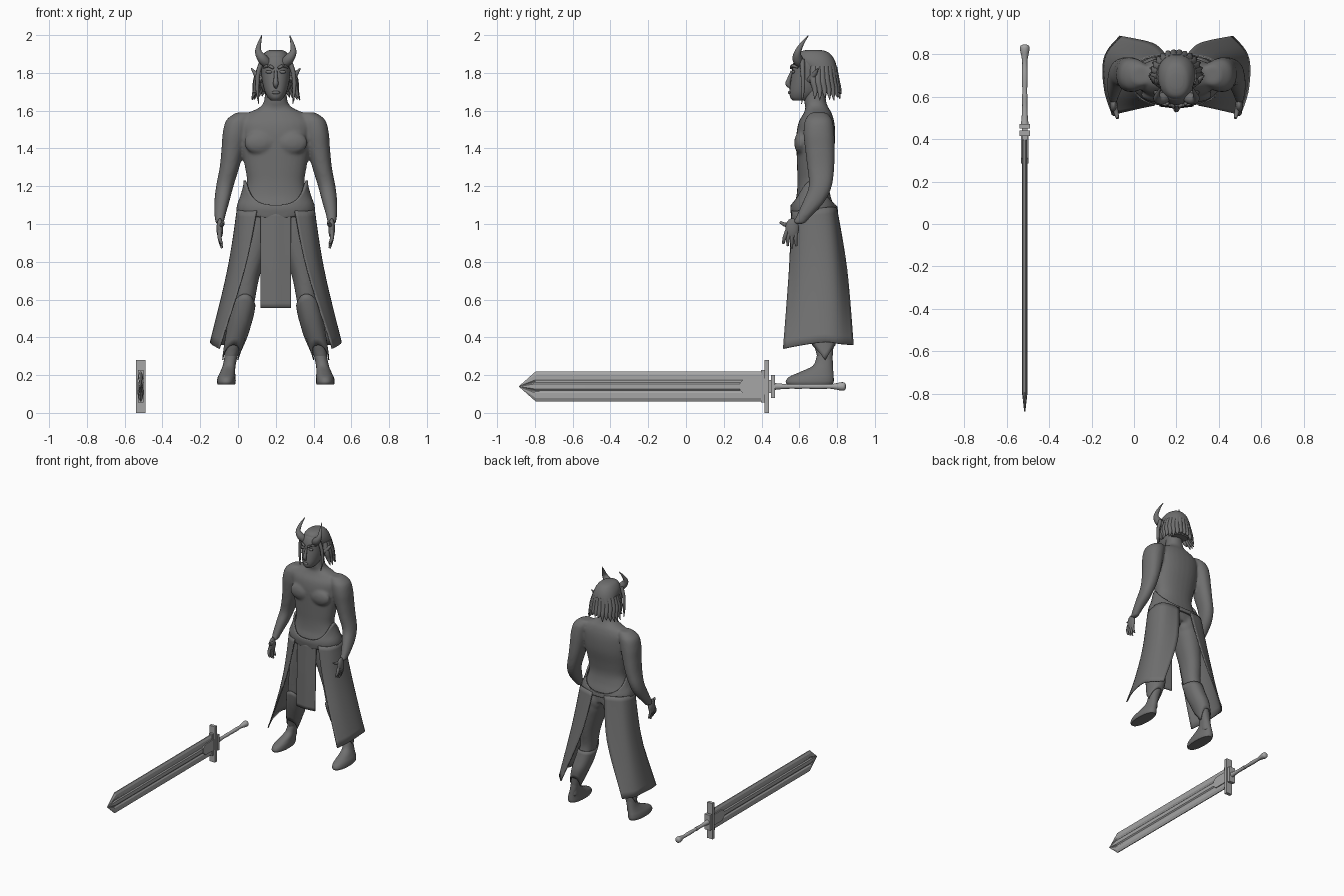
import bpy, bmesh, math, random
from mathutils import Vector, Matrix

cube = bpy.data.objects.get("Cube")
if cube:
    bpy.data.objects.remove(cube, do_unlink=True)
random.seed(4)
TAU = math.tau


def material(name, value):
    m = bpy.data.materials.new(name)
    m.use_nodes = True
    colour = (value, value, value, 1)
    m.diffuse_color = colour
    bsdf = next(n for n in m.node_tree.nodes if n.type == 'BSDF_PRINCIPLED')
    bsdf.inputs["Base Color"].default_value = colour
    return m


DARK = material("dark grey", 0.16)
LIGHT = material("light grey", 0.38)


def spline(rows, k=4):
    """Catmull-Rom through rows of numbers."""
    out, last = [], len(rows) - 1
    for i in range(last):
        a, b, c, d = (rows[min(max(i + j, 0), last)] for j in (-1, 0, 1, 2))
        for s in range(k):
            t = s / k
            out.append([q + .5 * t * (r - p + t * (2 * p - 5 * q + 4 * r - w + t * (3 * (q - r) + w - p)))
                        for p, q, r, w in zip(a, b, c, d)])
    return out + [list(rows[-1])]


def skin(bm, rings, closed=True, cap=True):
    """Join rows of points with quads."""
    vs = [[bm.verts.new(p) for p in ring] for ring in rings]
    n = len(vs[0])
    for a, b in zip(vs, vs[1:]):
        for i in range(n if closed else n - 1):
            j = (i + 1) % n
            bm.faces.new((a[i], a[j], b[j], b[i]))
    if closed and cap:
        bm.faces.new(vs[0])
        bm.faces.new(vs[-1])


def section(row, angle, grow=0.0, p=.9):
    """Point on an oval section given as z, centre x, half width, front y, back y."""
    z, cx, hw, yf, yb = row
    c, s = math.cos(angle), math.sin(angle)
    return (cx + (hw + grow) * math.copysign(abs(c) ** p, c),
            (yf + yb) / 2 + ((yb - yf) / 2 + grow) * math.copysign(abs(s) ** p, s), z)


def loft(bm, rows, n=28):
    skin(bm, [[section(r, TAU * i / n) for i in range(n)] for r in spline(rows)])


def tube(bm, points, n=10):
    """Round tube through x, y, z, radius."""
    pts = spline(points)
    ref, rings = Vector((1, .37, .11)), []
    for i, p in enumerate(pts):
        t = Vector(pts[min(i + 1, len(pts) - 1)][:3]) - Vector(pts[max(i - 1, 0)][:3])
        u = t.cross(ref).normalized()
        v = t.cross(u).normalized()
        rings.append([Vector(p[:3]) + p[3] * (math.cos(TAU * j / n) * u + math.sin(TAU * j / n) * v)
                      for j in range(n)])
    skin(bm, rings)


def shell(bm, rows, top, bottom, grow, n=56, steps=8):
    """Band that follows a loft between two heights depending on direction."""
    fine = sorted(spline(rows, 10))

    def at(z):
        return [z] + min(fine, key=lambda r: abs(r[0] - z))[1:]
    rings = []
    for k in range(steps + 1):
        ring = []
        for i in range(n):
            a = TAU * i / n
            z = bottom(a) + (top(a) - bottom(a)) * k / steps
            ring.append(section(at(z), a, grow))
        rings.append(ring)
    skin(bm, rings, cap=False)


def sheet(bm, rows):
    """Smooth cloth through rows of control points."""
    rows = [spline(r) for r in rows]
    columns = [spline(c, 6) for c in zip(*rows)]
    skin(bm, columns, closed=False)


def blob(bm, centre, size):
    bmesh.ops.create_uvsphere(bm, u_segments=18, v_segments=12, radius=1,
                              matrix=Matrix.Translation(centre) @ Matrix.Diagonal((*size, 1)))


def mirror(bm):
    copy = bmesh.ops.duplicate(bm, geom=bm.verts[:] + bm.edges[:] + bm.faces[:])
    for v in copy["geom"]:
        if isinstance(v, bmesh.types.BMVert):
            v.co.x *= -1


def finish(bm, name, mat=DARK, x=.2, angle=50, thick=0):
    bmesh.ops.recalc_face_normals(bm, faces=bm.faces)
    me = bpy.data.meshes.new(name)
    bm.to_mesh(me)
    bm.free()
    me.materials.append(mat)
    me.polygons.foreach_set("use_smooth", [True] * len(me.polygons))
    me.set_sharp_from_angle(angle=math.radians(angle))
    ob = bpy.data.objects.new(name, me)
    ob.location.x = x
    bpy.context.collection.objects.link(ob)
    if thick:
        mod = ob.modifiers.new("thickness", 'SOLIDIFY')
        mod.thickness, mod.offset = thick, 0
    return ob


# Body: limbs, chest and torso fused into one skin
TORSO = [(1.0, 0, .17, .585, .785), (1.08, 0, .19, .57, .785), (1.15, 0, .168, .585, .765),
         (1.22, 0, .152, .59, .755), (1.3, 0, .163, .588, .765), (1.4, 0, .18, .585, .785),
         (1.48, 0, .19, .585, .79), (1.54, 0, .19, .597, .785), (1.585, 0, .15, .622, .772),
         (1.615, 0, .09, .632, .755), (1.65, 0, .062, .625, .742), (1.74, 0, .056, .62, .735)]
ARM = [(1.59, .165, .045, .66, .745), (1.55, .197, .065, .63, .775), (1.48, .215, .066, .622, .785),
       (1.4, .227, .06, .63, .787), (1.3, .245, .052, .642, .785), (1.2, .27, .046, .65, .772),
       (1.12, .285, .04, .62, .735), (1.05, .295, .03, .588, .672), (1, .297, .021, .562, .625)]
LEG = [(1.05, .09, .09, .585, .785), (.95, .1, .092, .585, .795), (.85, .122, .08, .59, .785),
       (.72, .15, .064, .6, .765), (.6, .166, .056, .61, .745), (.5, .185, .055, .63, .765),
       (.42, .205, .051, .655, .785), (.33, .23, .039, .685, .78), (.26, .244, .032, .7, .775),
       (.2, .247, .03, .7, .775)]
bm = bmesh.new()
loft(bm, ARM)
loft(bm, LEG)
blob(bm, (.083, .608, 1.43), (.085, .035, .062))
blob(bm, (.08, .735, 1.0), (.08, .062, .09))
mirror(bm)
loft(bm, TORSO)
body = finish(bm, "body")
fuse = body.modifiers.new("fuse", 'REMESH')
fuse.mode, fuse.voxel_size, fuse.use_smooth_shade = 'VOXEL', .009, True
relax = body.modifiers.new("relax", 'SMOOTH')
relax.factor, relax.iterations = .5, 6

# Hands
bm = bmesh.new()
blob(bm, (.296, .562, .975), (.018, .036, .055))
for i in range(4):
    y = .535 + .016 * i
    tip = .515 + .023 * i
    tube(bm, [(.297, y, .965, .011), (.297, (y + tip) / 2 - .004, .925, .0105),
              (.285, tip, .872 + .012 * abs(i - 2), .006)])
tube(bm, [(.293, .565, 1.0, .013), (.285, .53, .995, .012), (.278, .498, 1.01, .007)])
mirror(bm)
finish(bm, "hands")

# Feet
bm = bmesh.new()
loft(bm, [(.15, .262, .046, .535, .775), (.165, .262, .05, .528, .782), (.19, .26, .047, .545, .782),
          (.215, .255, .04, .6, .78), (.25, .247, .034, .672, .778), (.3, .237, .034, .692, .776)])
mirror(bm)
finish(bm, "feet")

# Greaves with pointed knees and hems
bm = bmesh.new()
shell(bm, LEG, lambda a: .57 + .06 * max(-math.sin(a), 0) ** 2,
      lambda a: .28 + .08 * abs(math.sin(a)), .006, n=32)
mirror(bm)
finish(bm, "greaves", thick=.006)


# Belt, high at the hips and scooped at the front
def belt_top(a):
    front = -math.sin(a)
    return 1.1 + .13 * abs(math.cos(a)) ** 2.5 if front > 0 else 1.09 + .14 * (1 + front)


bm = bmesh.new()
shell(bm, TORSO, belt_top, lambda a: 1.06 - .03 * max(-math.sin(a), 0) ** 3, .012)
finish(bm, "belt", thick=.012)

# Side skirts, open at the front and the back
bm = bmesh.new()
sheet(bm, [[(.1, .562, 1.07), (.175, .6, 1.07), (.202, .68, 1.08), (.17, .77, 1.09), (.05, .797, 1.08)],
           [(.165, .548, .76), (.222, .6, .76), (.252, .7, .76), (.23, .795, .76), (.11, .85, .76)],
           [(.3, .515, .34), (.335, .62, .36), (.345, .74, .375), (.325, .815, .365), (.265, .885, .36)]])
mirror(bm)
finish(bm, "side_skirts", thick=.008)

# Hanging front cloth
bm = bmesh.new()
sheet(bm, [[(x, y + .12 * abs(x), z) for x in (-.08, -.04, 0, .04, .08)]
           for z, y in ((1.07, .56), (.8, .552), (.555, .548))])
finish(bm, "front_cloth", thick=.008)

# Head and face
bm = bmesh.new()
blob(bm, (.036, .568, 1.805), (.018, .009, .009))
tube(bm, [(.012, .556, 1.825, .007), (.04, .565, 1.838, .009), (.064, .592, 1.828, .005)])
tube(bm, [(.07, .655, 1.76, .018), (.098, .675, 1.785, .016), (.13, .7, 1.825, .003)])
mirror(bm)
loft(bm, [(1.655, 0, .028, .565, .65), (1.67, 0, .042, .552, .68), (1.7, 0, .058, .548, .715),
          (1.75, 0, .071, .553, .75), (1.8, 0, .077, .56, .768), (1.85, 0, .078, .567, .77),
          (1.89, 0, .062, .588, .745), (1.91, 0, .03, .625, .7)])
tube(bm, [(0, .562, 1.81, .008), (0, .547, 1.77, .011), (0, .54, 1.742, .014), (0, .555, 1.722, .008)])
blob(bm, (0, .549, 1.696), (.022, .009, .009))
finish(bm, "head")

# Horns
bm = bmesh.new()
tube(bm, [(.045, .605, 1.85, .026), (.07, .59, 1.875, .027), (.092, .592, 1.91, .018),
          (.087, .615, 1.955, .01), (.074, .648, 1.998, .002)], n=14)
mirror(bm)
finish(bm, "horns")

# Hair cap and loose locks
bm = bmesh.new()
tube(bm, [(.07, .615, 1.87, .014), (.093, .618, 1.8, .012), (.098, .62, 1.72, .01), (.09, .612, 1.635, .002)])
mirror(bm)
loft(bm, [(1.922, 0, .03, .64, .71), (1.908, 0, .058, .6, .755), (1.865, 0, .083, .588, .788),
          (1.8, 0, .09, .64, .803), (1.74, 0, .083, .68, .8), (1.7, 0, .065, .7, .785)])
for i in range(16):
    a = math.radians(-15 + 14 * i)
    c, s, low = math.cos(a), math.sin(a), random.uniform(0, .05)
    tube(bm, [(.075 * c, .7 + .08 * s, 1.83, .022), (.1 * c, .7 + .095 * s, 1.76, .02),
              (.108 * c, .71 + .1 * s, 1.71, .015), (.128 * c, .71 + .112 * s, 1.65 + low, .002)])
finish(bm, "hair")


# Sword
def prism(bm, outline, half):
    """Outline in y, z made into a plate of the given half thickness."""
    skin(bm, [[(x, y, z) for y, z in outline] for x in (-half, half)])


def box(y0, y1, half_height):
    return [(y0, .14 - half_height), (y1, .14 - half_height), (y1, .14 + half_height), (y0, .14 + half_height)]


SWORD_X = -.515
half = [(.08, .003), (.062, .011), (.036, .011), (.028, .006), (.022, .006), (.014, .013)]
side = half + [(-h, t) for h, t in reversed(half)]
outline = side + [(h, -t) for h, t in reversed(side)]
bm = bmesh.new()
skin(bm, [[(t * w, y, .14 + h * s) for h, t in outline]
          for y, s, w in ((.42, 1, 1), (-.795, 1, 1), (-.885, .01, .2))])
finish(bm, "blade", LIGHT, SWORD_X, 10)

bm = bmesh.new()
prism(bm, [(.415, .098), (.415, .182), (.31, .182), (.285, .16), (.285, .12), (.31, .098)], .018)
prism(bm, box(.397, .418, .086), .014)
finish(bm, "blade_collar", LIGHT, SWORD_X, 10)

bm = bmesh.new()
prism(bm, box(.415, .44, .14), .024)
prism(bm, box(.435, .455, .035), .014)
prism(bm, box(.45, .472, .06), .024)
finish(bm, "crossguard", LIGHT, SWORD_X, 10)

bm = bmesh.new()
tube(bm, [(0, y, .14, r) for y, r in ((.465, .019), (.5, .015), (.56, .012), (.61, .014), (.62, .011),
                                      (.7, .014), (.76, .012), (.79, .016), (.82, .022), (.838, .021),
                                      (.846, .01))], n=16)
finish(bm, "handle_and_pommel", LIGHT, SWORD_X)
